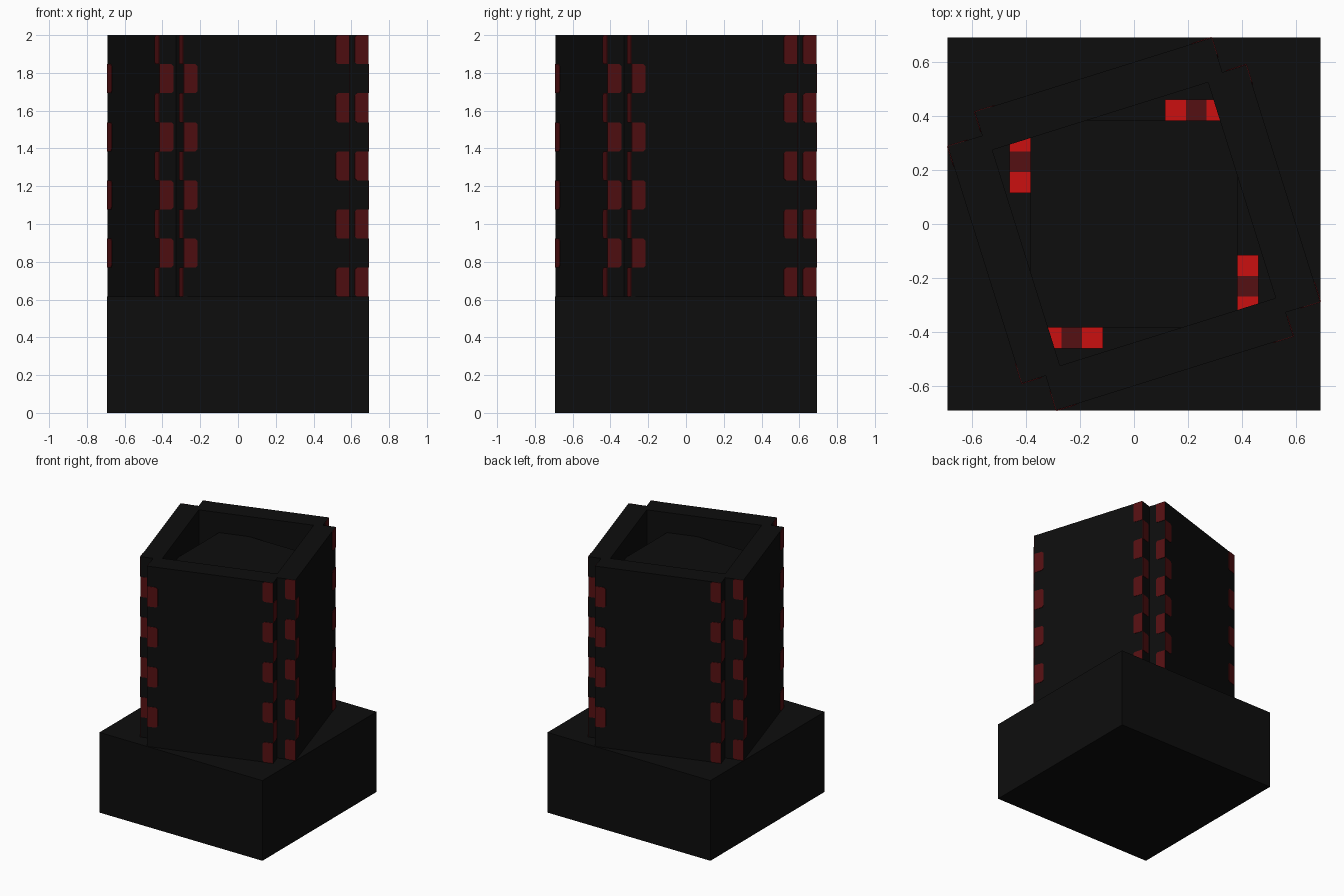
import bpy, bmesh, math
from mathutils import Matrix, Vector

cube = bpy.data.objects.get("Cube")
if cube:
    bpy.data.objects.remove(cube, do_unlink=True)


def material(name, rgb):
    m = bpy.data.materials.new(name)
    m.use_nodes = True
    m.diffuse_color = (*rgb, 1)
    m.node_tree.nodes["Principled BSDF"].inputs["Base Color"].default_value = (*rgb, 1)
    return m


BLACK = material("black", (0.004, 0.004, 0.004))
DARK_RED = material("dark red", (0.09, 0.005, 0.006))
BRIGHT_RED = material("bright red", (0.6, 0.005, 0.005))

ROW = 2 / 13                     # height of one brick course
HALF = ROW / 2
BASE_TOP = 4 * ROW
TWIST = math.radians(17.4)       # turn of the outer walls
U0, U1 = -0.481, 0.439           # wall ends, along the wall
V0, V1 = -0.573, -0.419          # wall outer and inner faces


def finish(bm, name, mat, turn=0.0):
    bmesh.ops.transform(bm, matrix=Matrix.Rotation(turn, 4, 'Z'), verts=bm.verts)
    bmesh.ops.recalc_face_normals(bm, faces=bm.faces)
    me = bpy.data.meshes.new(name)
    bm.to_mesh(me)
    bm.free()
    me.materials.append(mat)
    ob = bpy.data.objects.new(name, me)
    bpy.context.scene.collection.objects.link(ob)
    return ob


def box(name, mat, lo, hi, turn=0.0):
    bm = bmesh.new()
    bmesh.ops.create_cube(bm, size=1)
    for v in bm.verts:
        v.co = [a + (b - a) * (c + 0.5) for a, b, c in zip(lo, hi, v.co)]
    return finish(bm, name, mat, turn)


def plate(bm, corner, along, out, row):
    """Thin brick face starting at a wall corner, clipped on its far side."""
    z0, z1, c = BASE_TOP + row * ROW, BASE_TOP + (row + 1) * ROW, 0.012
    shape = [(0, z0), (HALF - c, z0), (HALF, z0 + c),
             (HALF, z1 - c), (HALF - c, z1), (0, z1)]
    pts = [Vector((*corner, 0)) + Vector((*along, 0)) * d + Vector((0, 0, z))
           for d, z in shape]
    face = bm.faces.new([bm.verts.new(p) for p in pts])
    ext = bmesh.ops.extrude_face_region(bm, geom=[face])["geom"]
    bmesh.ops.translate(bm, vec=Vector((*out, 0)) * 0.003,
                        verts=[g for g in ext if isinstance(g, bmesh.types.BMVert)])


# Square base and the straight core inside the walls
box("base", BLACK, (-4.5 * ROW, -4.5 * ROW, 0), (4.5 * ROW, 4.5 * ROW, BASE_TOP))
box("inner_core", BLACK, (-2.5 * ROW, -2.5 * ROW, BASE_TOP - 0.01),
    (2.5 * ROW, 2.5 * ROW, 2 - ROW))

for side, k in zip(("front", "left", "back", "right"), range(4)):
    quarter = k * math.pi / 2
    turn = TWIST + quarter

    # Outer wall, overlapping its neighbour in a pinwheel
    box(side + "_wall", BLACK, (U0, V0, BASE_TOP - 0.01), (U1, V1, 2), turn)

    # Staggered corner bricks wrapping both ends of the wall
    bm = bmesh.new()
    for row in range(9):
        if row % 2 == 0:
            plate(bm, (U1, V0), (-1, 0), (0, -1), row)
            plate(bm, (U0, V0), (0, 1), (-1, 0), row)
        else:
            plate(bm, (U0, V0), (1, 0), (0, -1), row)
            plate(bm, (U1, V0), (0, 1), (1, 0), row)
    finish(bm, side + "_corner_bricks", DARK_RED, turn)

    # Red strips in the gap between core and wall
    for i, mat in enumerate((BRIGHT_RED, DARK_RED, BRIGHT_RED)):
        x = -1.5 * HALF - i * HALF
        box(f"{side}_gap_strip_{i + 1}", mat,
            (x - HALF, -6 * HALF, BASE_TOP), (x, -5 * HALF, 2 - 2 * ROW), quarter)
